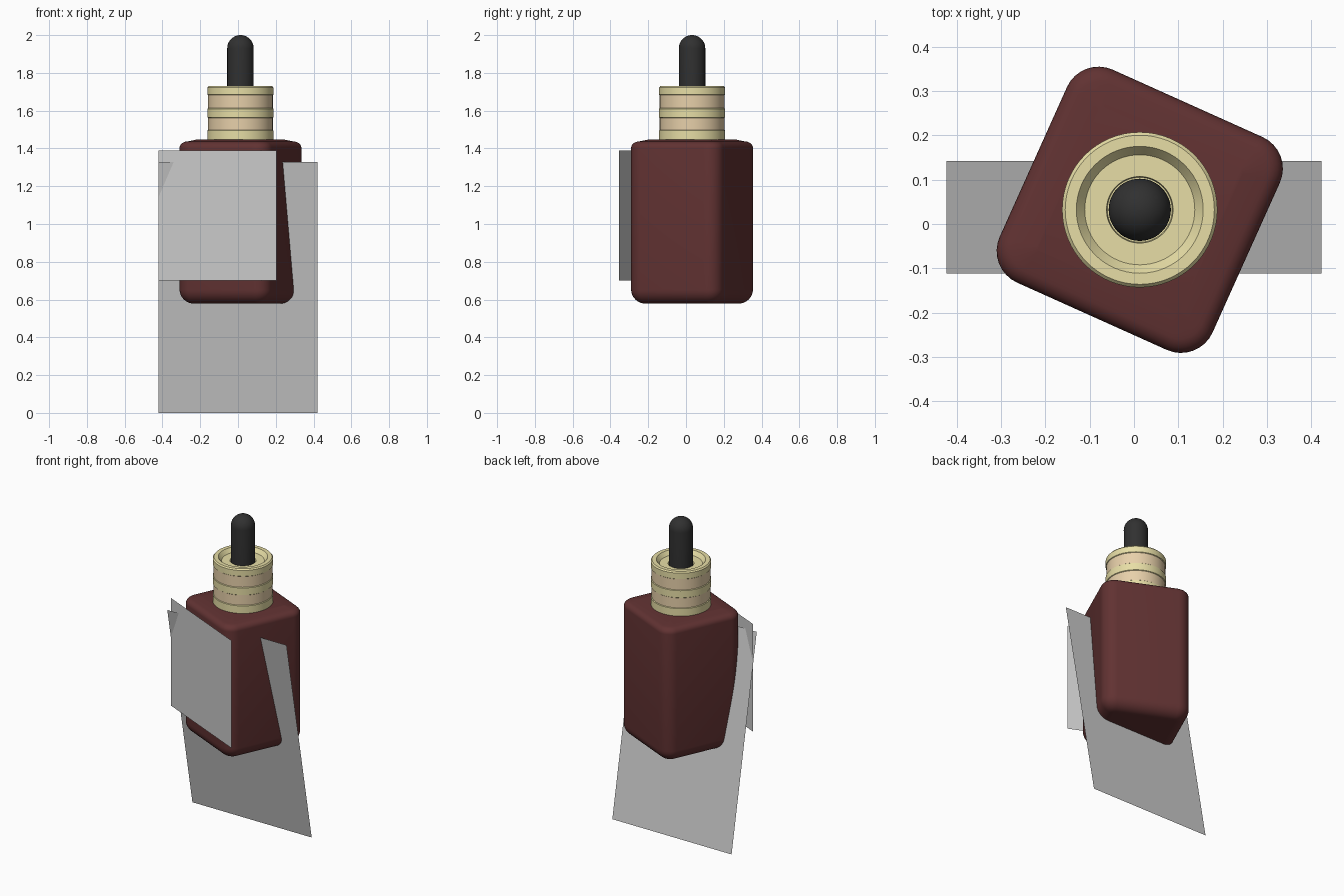
import bpy, bmesh, math
from math import sin, cos, pi, radians
from mathutils import Vector

if "Cube" in bpy.data.objects:
    bpy.data.objects.remove(bpy.data.objects["Cube"])

CX, CY = 0.013, 0.032      # bottle axis
TURN = radians(-24.2)      # bottle turned about z


def material(name, rgb):
    m = bpy.data.materials.new(name)
    m.diffuse_color = (*rgb, 1)
    m.use_nodes = True
    m.node_tree.nodes["Principled BSDF"].inputs["Base Color"].default_value = m.diffuse_color
    return m


def finish(name, bm, mat=None, smooth=None):
    bmesh.ops.recalc_face_normals(bm, faces=bm.faces)
    me = bpy.data.meshes.new(name)
    bm.to_mesh(me)
    bm.free()
    ob = bpy.data.objects.new(name, me)
    bpy.context.collection.objects.link(ob)
    if mat:
        me.materials.append(mat)
    if smooth:
        bpy.ops.object.select_all(action='DESELECT')
        ob.select_set(True)
        bpy.context.view_layer.objects.active = ob
        bpy.ops.object.shade_smooth_by_angle(angle=radians(smooth))
    return ob


def skin(loops):
    """Bridge equal-length rings of points, capping both ends."""
    bm = bmesh.new()
    rings = [[bm.verts.new(p) for p in loop] for loop in loops]
    n = len(rings[0])
    for a, b in zip(rings, rings[1:]):
        for i in range(n):
            j = (i + 1) % n
            bm.faces.new((a[i], a[j], b[j], b[i]))
    bm.faces.new(rings[0][::-1])
    bm.faces.new(rings[-1])
    return bm


def lathe(name, profile, mat, seg=64, smooth=35):
    loops = [[(r * cos(2 * pi * i / seg), r * sin(2 * pi * i / seg), z)
              for i in range(seg)] for r, z in profile]
    ob = finish(name, skin(loops), mat, smooth)
    ob.location = (CX, CY, 0)
    return ob


def square_loop(half, r, z, steps=8):
    """Square outline with rounded corners."""
    pts = []
    for k, (sx, sy) in enumerate(((1, 1), (-1, 1), (-1, -1), (1, -1))):
        for i in range(steps + 1):
            a = (k + i / steps) * pi / 2
            pts.append((sx * (half - r) + r * cos(a), sy * (half - r) + r * sin(a), z))
    return pts


def sheet(name, corners):
    bm = bmesh.new()
    bm.faces.new([bm.verts.new(c) for c in corners])
    return finish(name, bm)


glass = material("glass", (0.12, 0.032, 0.032))
gold = material("gold", (0.80, 0.73, 0.38))
tan = material("tan", (0.80, 0.63, 0.40))
rubber = material("rubber", (0.03, 0.03, 0.03))

# Bottle: rounded square body, soft base, tighter shoulder
H, R, Z0, Z1 = 0.263, 0.078, 0.578, 1.447
body = []
for i in range(9):
    a = i / 8 * pi / 2
    body.append((0.075 * (1 - sin(a)), Z0 + 0.075 * (1 - cos(a))))
for i in range(7):
    a = i / 6 * pi / 2
    body.append((0.04 * (1 - cos(a)), Z1 - 0.045 + 0.035 * sin(a)))
body.append((0.085, Z1))
bottle = finish("bottle", skin([square_loop(H - d, max(R - d * 0.85, 0.01), z)
                                for d, z in body]), glass, 40)
bottle.location = (CX, CY, 0)
bottle.rotation_euler.z = TURN

# Cap: three gold rings, the top one with a recessed face, and tan bands between
B = 0.005
for name, lo, hi in (("cap_ring_lower", 1.435, 1.5), ("cap_ring_middle", 1.56, 1.615)):
    lathe(name, [(0.168, lo), (0.175, lo + B), (0.175, hi - B), (0.168, hi)], gold)
lathe("cap_ring_top", [(0.168, 1.68), (0.175, 1.685), (0.175, 1.722), (0.168, 1.73),
                       (0.143, 1.73), (0.124, 1.705), (0.075, 1.705), (0.073, 1.69)], gold)
for name, lo, hi in (("cap_band_lower", 1.498, 1.562), ("cap_band_upper", 1.613, 1.682)):
    lathe(name, [(0.171, lo), (0.171, hi)], tan)

# Dropper bulb with a domed tip
RB = 0.07
lathe("dropper_bulb", [(RB, 1.68)] + [(RB * cos(i / 12 * pi / 2) + 1e-4,
      2 - RB + RB * sin(i / 12 * pi / 2)) for i in range(13)], rubber, 48, 50)

# Front label sheet, parallel to the bottle's front face
label_l, label_r = (-0.422, -0.076), (0.204, -0.355)
sheet("front_label", [(*label_l, 0.702), (*label_r, 0.702), (*label_r, 1.39), (*label_l, 1.39)])

# Leaning back sheet passing through the bottle
sheet("leaning_sheet", [(-0.422, 0.142, 0), (0.422, 0.142, 0),
                        (0.422, -0.112, 1.327), (-0.422, -0.112, 1.327)])
